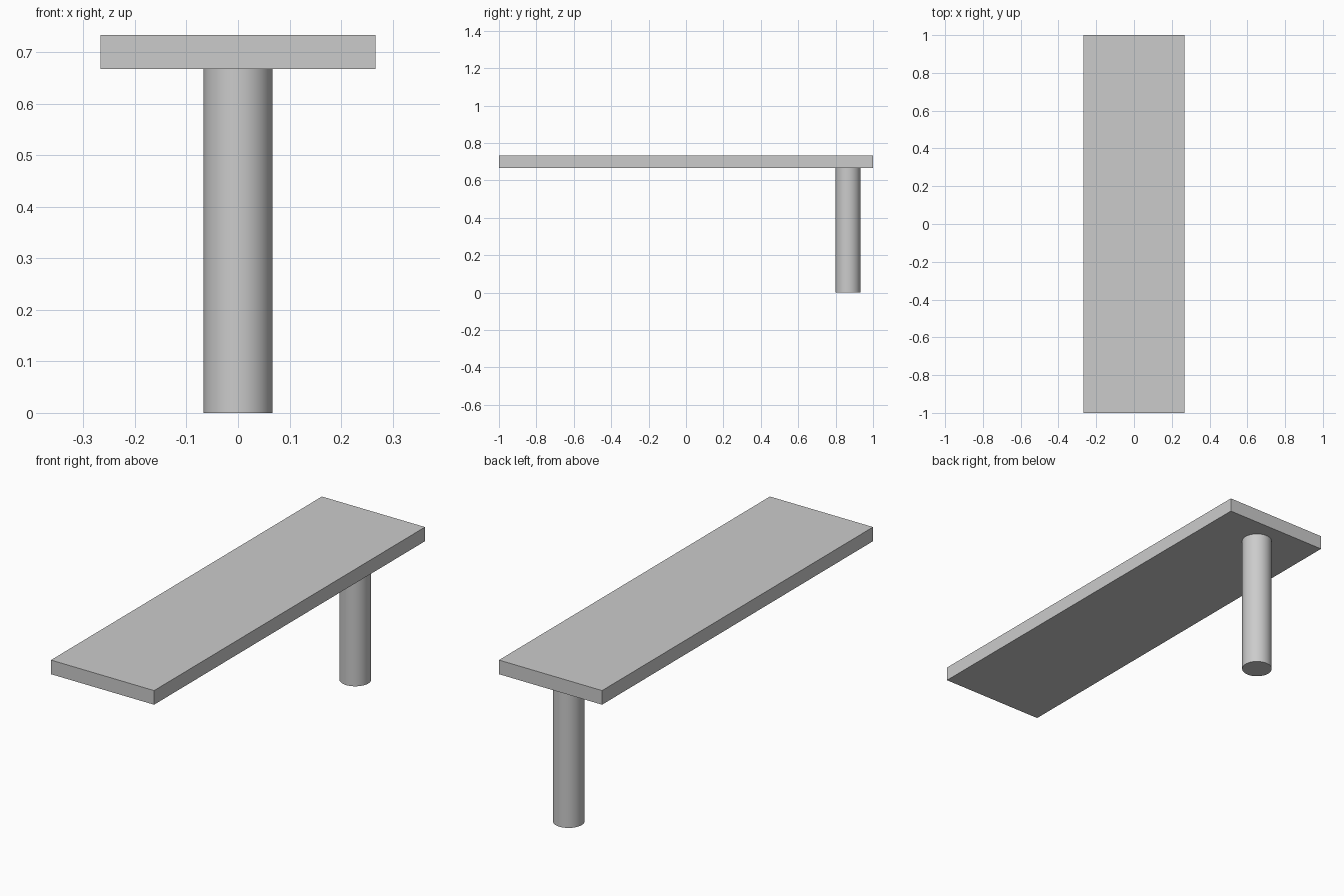
import bpy
import math

if "Cube" in bpy.data.objects:
    bpy.data.objects.remove(bpy.data.objects["Cube"], do_unlink=True)

# Single plain grey for the whole bench
COLOUR = (0.6, 0.6, 0.6, 1)
grey = bpy.data.materials.new("light_grey")
grey.use_nodes = True
grey.diffuse_color = COLOUR
grey.node_tree.nodes["Principled BSDF"].inputs["Base Color"].default_value = COLOUR

LENGTH, WIDTH, THICKNESS = 2.0, 0.533, 0.066
POST_HEIGHT, POST_RADIUS, POST_Y = 0.667, 0.067, 0.866


def finish(name):
    part = bpy.context.object
    part.name = part.data.name = name
    part.data.materials.append(grey)
    return part


# Long flat plank
bpy.ops.mesh.primitive_cube_add(size=1, location=(0, 0, POST_HEIGHT + THICKNESS / 2))
plank = finish("plank")
plank.scale = (WIDTH, LENGTH, THICKNESS)
bpy.ops.object.transform_apply(location=False, rotation=False, scale=True)

# Round post under the back end
bpy.ops.mesh.primitive_cylinder_add(vertices=64, radius=POST_RADIUS, depth=POST_HEIGHT,
                                    location=(0, POST_Y, POST_HEIGHT / 2))
finish("support_post")
bpy.ops.object.shade_smooth_by_angle(angle=math.radians(30))
